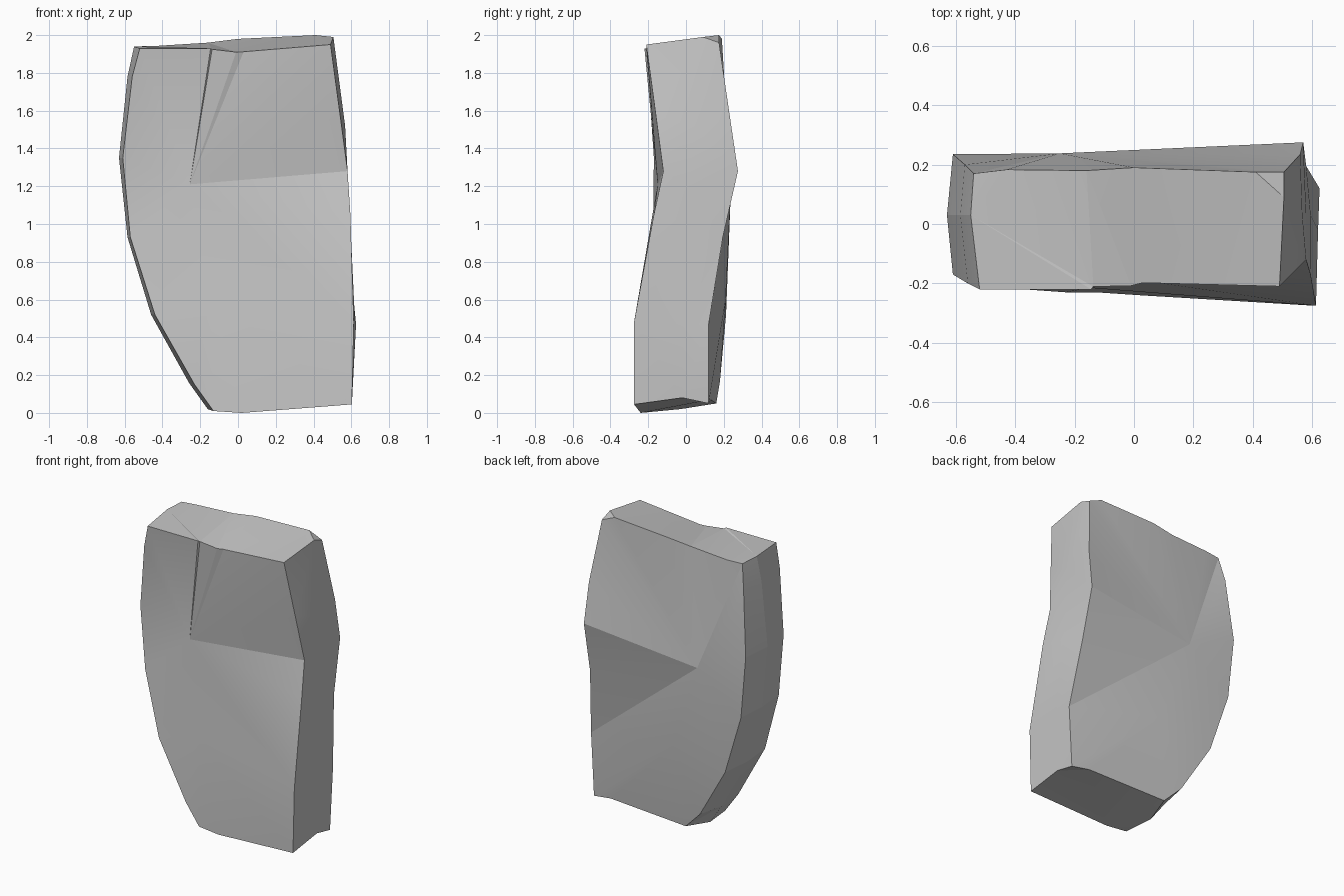
import bpy
import bmesh

cube = bpy.data.objects.get("Cube")
if cube:
    bpy.data.objects.remove(cube, do_unlink=True)

stone = bpy.data.materials.new("stone grey")
stone.use_nodes = True
grey = (0.56, 0.56, 0.56, 1)
stone.diffuse_color = grey
stone.node_tree.nodes["Principled BSDF"].inputs["Base Color"].default_value = grey

bm = bmesh.new()


def points(*coords):
    return [bm.verts.new(co) for co in coords]


def fan(hub, rim):
    for a, b in zip(rim, rim[1:]):
        bm.faces.new((hub, a, b))


def strip(rim_a, rim_b):
    for i in range(len(rim_a) - 1):
        bm.faces.new((rim_a[i], rim_a[i + 1], rim_b[i + 1], rim_b[i]))


# Upright rims of the slab, each listed from bottom to top
left_front = points((-.13, -.23, .01), (-.23, -.23, .15), (-.44, -.215, .52),
                    (-.57, -.175, .93), (-.61, -.17, 1.35), (-.56, -.2, 1.78), (-.52, -.22, 1.93))
left_mid = points((-.16, -.03, .02), (-.26, -.01, .16), (-.46, 0, .52),
                  (-.585, .02, .93), (-.63, .03, 1.35), (-.585, .03, 1.78), (-.55, .03, 1.94))
left_back = points((-.11, .16, .05), (-.23, .18, .17), (-.44, .212, .52),
                   (-.57, .228, .93), (-.61, .235, 1.35), (-.57, .2, 1.78), (-.54, .17, 1.94))
right_front = points((.603, -.275, .045), (.613, -.275, .48), (.595, -.17, 1.05),
                     (.58, -.12, 1.28), (.54, -.16, 1.58), (.49, -.21, 1.95))
right_mid = points((.603, -.02, .08), (.62, -.02, .47), (.595, .03, 1),
                   (.58, .03, 1.2), (.567, .03, 1.52), (.505, .09, 1.99))
right_back = points((.603, .12, .05), (.625, .12, .47), (.58, .195, .93),
                    (.57, .275, 1.28), (.56, .235, 1.55), (.505, .175, 1.96))

# Chipped top and bottom rims, from left to right
top_front = points((-.145, -.22, 1.93), (-.137, -.211, 1.925), (-.01, -.208, 1.91), (.03, -.198, 1.912))
top_back = points((-.43, .183, 1.943), (-.16, .18, 1.96), (0, .19, 1.98), (.41, .175, 2))
base_front = points((.02, -.24, 0))
base_back = points((.47, .13, .07))

# Broad faces meet at shallow ridges around two hubs each
front_hub, front_low = points((-.255, -.15, 1.21), (-.15, -.215, .62))
back_hub, back_low = points((-.25, .238, 1.185), (-.05, .21, .6))
fan(front_hub, [front_low] + right_front[1:] + top_front[::-1] + left_front[:1:-1] + [front_low])
fan(front_low, left_front[2::-1] + base_front + right_front[:2])
fan(back_hub, [back_low] + left_back[2:] + top_back + right_back[:0:-1] + [back_low])
fan(back_low, right_back[1::-1] + base_back + left_back[:3])

# Narrow sides, with a soft bulge along the middle
for rims in ((left_front, left_mid, left_back), (right_front, right_mid, right_back)):
    strip(rims[0], rims[1])
    strip(rims[1], rims[2])

# Top, chipped corner and base
bm.faces.new([left_mid[-1], left_front[-1]] + top_front
             + [right_front[-1], right_mid[-1]] + top_back[::-1] + [left_back[-1]])
bm.faces.new((top_back[-1], right_mid[-1], right_back[-1]))
bm.faces.new([left_front[0], left_mid[0], left_back[0]] + base_back
             + [right_back[0], right_mid[0], right_front[0]] + base_front)

bmesh.ops.triangulate(bm, faces=[f for f in bm.faces if len(f.verts) > 3])
bmesh.ops.recalc_face_normals(bm, faces=bm.faces)
mesh = bpy.data.meshes.new("stone_slab")
bm.to_mesh(mesh)
bm.free()
mesh.materials.append(stone)
slab = bpy.data.objects.new("stone_slab", mesh)
bpy.context.collection.objects.link(slab)

# Crisp ridges and rims, with the faint bends softened
bpy.context.view_layer.objects.active = slab
slab.select_set(True)
bpy.ops.object.shade_smooth_by_angle(angle=0.16)
